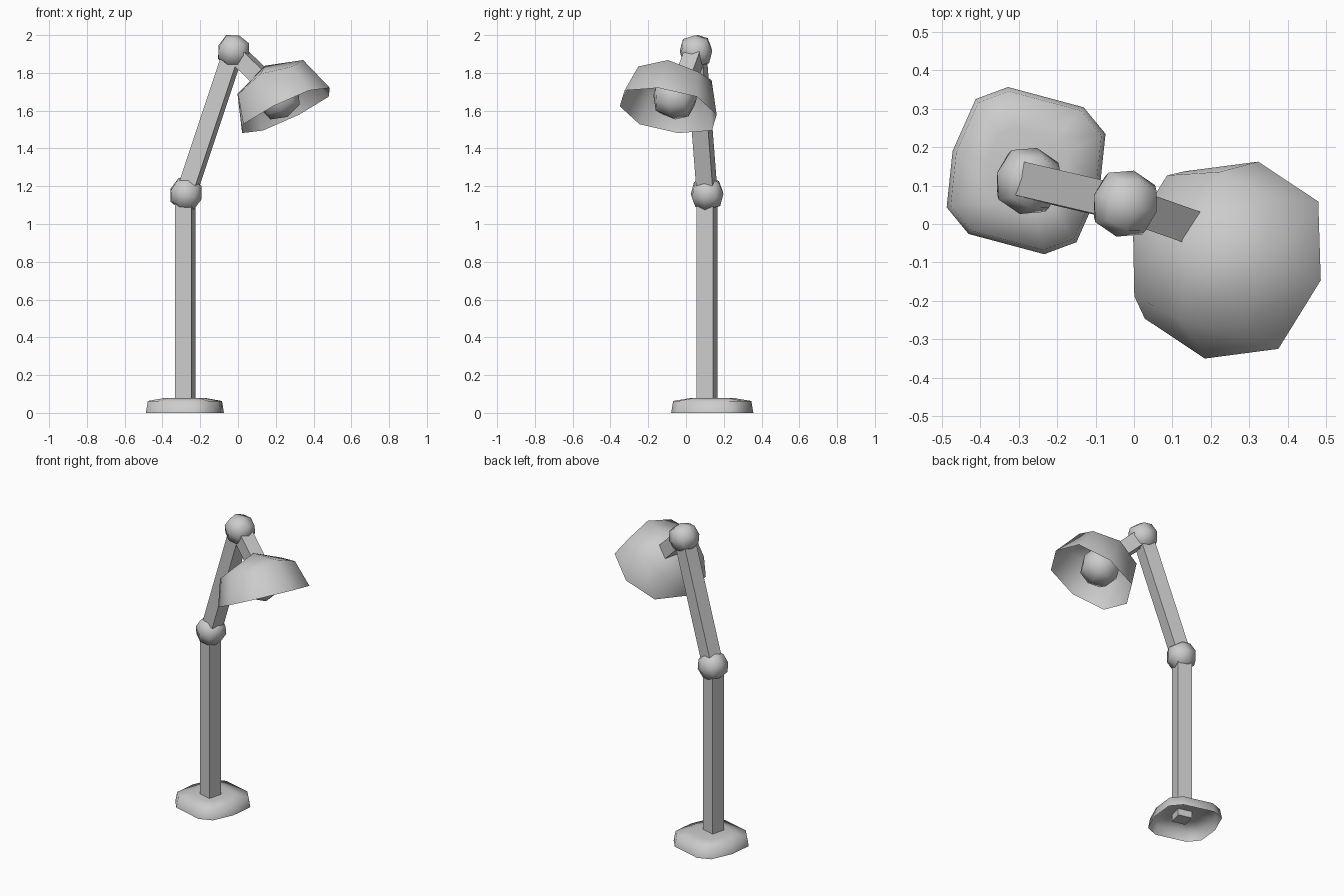
import bpy, bmesh
from math import radians, sin, cos
from mathutils import Vector, Matrix

if "Cube" in bpy.data.objects:
    bpy.data.objects.remove(bpy.data.objects["Cube"])

YAW = radians(-15)


def frame(axis, side, origin):
    """Matrix with z along axis and y near side."""
    z = Vector(axis).normalized()
    x = Vector(side).cross(z).normalized()
    y = z.cross(x)
    m = Matrix((x, y, z)).transposed().to_4x4()
    m.translation = Vector(origin)
    return m


def finish(name, bm, matrix, smooth):
    bmesh.ops.transform(bm, matrix=matrix, verts=bm.verts)
    bmesh.ops.recalc_face_normals(bm, faces=bm.faces)
    me = bpy.data.meshes.new(name)
    bm.to_mesh(me)
    bm.free()
    for p in me.polygons:
        p.use_smooth = smooth
    ob = bpy.data.objects.new(name, me)
    bpy.context.collection.objects.link(ob)
    return ob


def cube_ball(name, r, matrix, half=False):
    """Once-subdivided cube rounded into a ball, optionally an open dome."""
    bm = bmesh.new()
    bmesh.ops.create_cube(bm, size=2)
    bmesh.ops.subdivide_edges(bm, edges=bm.edges[:], cuts=1, use_grid_fill=True)
    for v in bm.verts:
        corners = sum(abs(c) > 0.5 for c in v.co)
        v.co = v.co.normalized() * r * (0.945, 1.0, 1.005)[corners - 1]
    if half:
        low = [v for v in bm.verts if v.co.z < -1e-4]
        bmesh.ops.delete(bm, geom=low, context='VERTS')
    return finish(name, bm, matrix, True)


def bar(name, a, b, yaw, w=0.09):
    """Square bar between two points."""
    a, b = Vector(a), Vector(b)
    bm = bmesh.new()
    bmesh.ops.create_cube(bm, size=1)
    bmesh.ops.scale(bm, vec=(w, w, (b - a).length), verts=bm.verts)
    side = (-sin(yaw), cos(yaw), 0)
    return finish(name, bm, frame(b - a, side, (a + b) / 2), False)


elbow = Vector((-0.275, 0.112, 1.159))
top = Vector((-0.023, 0.053, 1.915))

# Base: rounded square, open underneath
quarter = [(0.175, 0.146), (0.102, 0.198)]
rim = ([(0.198, 0)] + quarter + [(-x, y) for x, y in reversed(quarter)])
rim += [(-x, -y) for x, y in rim]
bm = bmesh.new()
rings = [[bm.verts.new((x * s, y * s, z)) for x, y in rim]
         for s, z in ((1, 0), (0.95, 0.063), (0.52, 0.079))]
for lo, hi in zip(rings, rings[1:]):
    for i in range(len(rim)):
        j = (i + 1) % len(rim)
        bm.faces.new((lo[i], lo[j], hi[j], hi[i]))
bm.faces.new(rings[-1])
finish("base", bm, Matrix.Translation((-0.281, 0.139, 0)) @ Matrix.Rotation(YAW, 4, 'Z'), True)

# Post and arms
bar("post", (-0.279, 0.112, 0.035), (-0.279, 0.112, 1.159), YAW)
bar("upper_arm", elbow, top, YAW)
bar("head_arm", top, (0.19, -0.022, 1.71), radians(-19.5))

# Joints, tilted with the upper arm
arm_side = (-sin(YAW), cos(YAW), 0)
cube_ball("elbow_joint", 0.094, frame(top - elbow, arm_side, elbow))
cube_ball("top_joint", 0.094, frame(top - elbow, arm_side, top))

# Shade (open dome) and bulb
normal, side = (-0.415, 0.19, 0.89), (0.139, 0.512, -0.045)
cube_ball("shade", 0.282, frame(normal, side, (0.254, -0.094, 1.601)), half=True)
cube_ball("bulb", 0.126, frame(normal, side, (0.212, -0.058, 1.673)))
